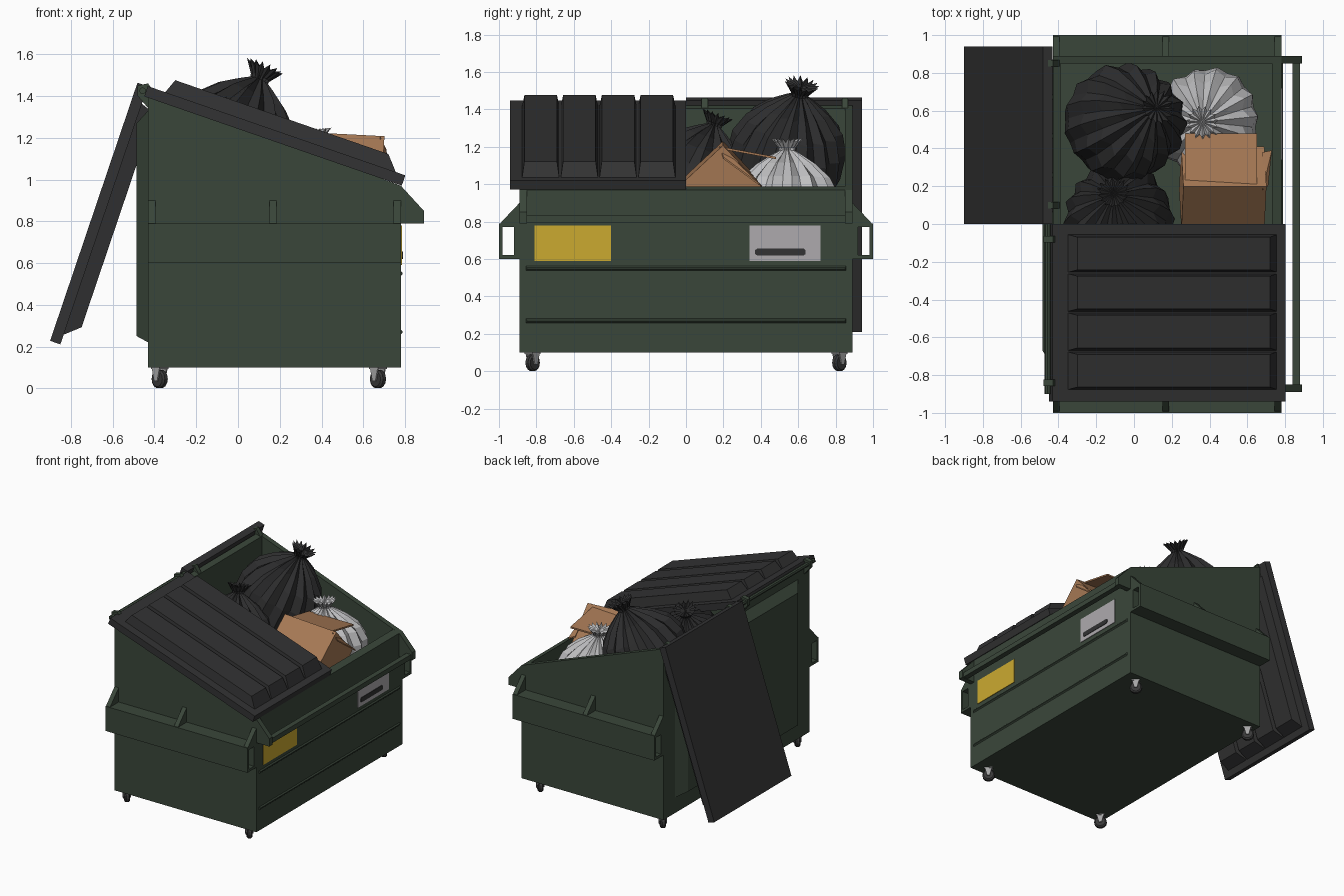
import bpy, bmesh, math
from mathutils import Vector, Matrix

if "Cube" in bpy.data.objects:
    bpy.data.objects.remove(bpy.data.objects["Cube"])


def material(name, r, g, b):
    m = bpy.data.materials.new(name)
    m.diffuse_color = (r, g, b, 1)
    m.use_nodes = True
    m.node_tree.nodes["Principled BSDF"].inputs["Base Color"].default_value = m.diffuse_color
    return m


GREEN = material("dark green paint", .042, .062, .042)
LID = material("lid plastic", .032, .032, .033)
BLACK = material("black bag plastic", .026, .026, .027)
WHITE = material("pale bag plastic", .52, .52, .53)
CARD = material("cardboard", .38, .19, .09)
YELLOW = material("yellow label", .60, .40, .03)
GREY = material("grey label", .42, .40, .42)
STEEL = material("caster steel", .38, .38, .38)
RUBBER = material("wheel rubber", .04, .04, .04)


def finish(name, bm, mat, matrix=None):
    bmesh.ops.recalc_face_normals(bm, faces=bm.faces)
    me = bpy.data.meshes.new(name)
    bm.to_mesh(me)
    bm.free()
    me.materials.append(mat)
    ob = bpy.data.objects.new(name, me)
    bpy.context.collection.objects.link(ob)
    if matrix:
        ob.matrix_world = matrix
    return ob


def hull(name, pts, mat, matrix=None):
    bm = bmesh.new()
    for p in pts:
        bm.verts.new(p)
    bmesh.ops.convex_hull(bm, input=bm.verts)
    bmesh.ops.dissolve_limit(bm, angle_limit=.01, verts=bm.verts, edges=bm.edges)
    return finish(name, bm, mat, matrix)


def box(name, x, y, z, mat, matrix=None):
    return hull(name, [(a, b, c) for a in x for b in y for c in z], mat, matrix)


def prism_y(name, profile, y0, y1, mat):
    return hull(name, [(x, y, z) for x, z in profile for y in (y0, y1)], mat)


# Hollow body: sloped side walls, front, back and floor
side = [(-.43, .10), (.78, .10), (.78, .97), (-.43, 1.42)]
for s in (-1, 1):
    prism_y("side_wall", side, s * .85, s * .89, GREEN)
prism_y("back_wall", [(-.43, .10), (-.39, .10), (-.39, 1.405), (-.43, 1.42)], -.86, .86, GREEN)
prism_y("front_wall", [(.73, .10), (.78, .10), (.78, .97), (.73, .988)], -.86, .86, GREEN)
box("floor", (-.42, .77), (-.88, .88), (.10, .14), GREEN)

# Raised bevelled panel on the back
hull("back_panel", [(-.43, y, z) for y in (-.75, .75) for z in (.22, 1.33)] +
     [(-.485, y, z) for y in (-.67, .67) for z in (.25, 1.27)], GREEN)

# Beads across the front
for z in (.27, .55):
    hull("front_bead", [(.775, y * .86, z + d) for y in (-1, 1) for d in (-.016, .016)] +
         [(.788, y * .85, z + d) for y in (-1, 1) for d in (-.004, .004)], GREEN)

# Labels
box("yellow_plate", (.778, .785), (-.81, -.40), (.59, .78), YELLOW)
box("grey_plate", (.778, .785), (.34, .72), (.59, .78), GREY)
hull("grey_plate_stripe", [(x, .505 + s * (.135 - e), .637 + d) for x in (.78, .789) for s in (-1, 1)
                           for e, d in ((0, -.01), (0, .01), (.01, -.018), (.01, .018))], LID)

# Fork pockets, gussets and front bar brackets on both sides
for s in (-1, 1):
    def ys(a, b):
        return (s * a, s * b)
    box("pocket_top", (-.43, .78), ys(.88, 1), (.77, .79), GREEN)
    box("pocket_bottom", (-.43, .78), ys(.88, 1), (.60, .62), GREEN)
    box("pocket_outer", (-.43, .78), ys(.98, 1), (.60, .79), GREEN)
    box("pocket_inner", (-.43, .78), ys(.88, .92), (.60, .79), GREEN)
    for x in (-.43, .15, .745):
        hull("pocket_gusset", [(x + dx, s * y, z) for dx in (0, .035)
                               for y, z in ((.88, .78), (1, .78), (.985, .80), (.89, .90))], GREEN)
    prism_y("front_bracket", [(.77, .97), (.78, .97), (.89, .85), (.89, .79), (.77, .79)],
            s * .85, s * .89, GREEN)
box("front_bar", (.84, .88), (-.88, .88), (.795, .832), GREEN)

# Hinge rod and lugs at the back
hull("hinge_rod", [(-.457 + .016 * math.cos(k * math.pi / 4), y, 1.425 + .016 * math.sin(k * math.pi / 4))
                   for k in range(8) for y in (-.9, .9)], GREEN)
for y in (-.84, -.08, .10, .85):
    prism_y("hinge_lug", [(-.48, 1.40), (-.48, 1.45), (-.43, 1.46), (-.39, 1.40), (-.42, 1.33)],
            y - .017, y + .017, GREEN)


# Lids: flat slab with four tapered ribs, swung about the hinge
def lid(name, angle, s):
    m = Matrix.Translation((-.432, 0, 1.447)) @ Matrix.Rotation(math.radians(angle), 4, 'Y')
    box(name + "_slab", (0, 1.305), (0, s * .94), (-.052, 0), LID, m)
    for k in range(4):
        y0, y1 = .055 + k * .207, .257 + k * .207
        hull(name + "_rib", [(x, s * y, -.01) for x in (.085, 1.265) for y in (y0, y1)] +
             [(x, s * y, .07) for x in (.115, 1.195) for y in (y0 + .014, y1 - .014)], LID, m)


lid("closed_lid", 19.1, -1)
lid("open_lid", 108.7, 1)


# Tied rubbish bags: pleated lathe leaning from centre to tip
def bag(name, centre, tip, r, mat, n=15):
    c, axis = Vector(centre), Vector(tip) - Vector(centre)
    h = axis.length
    rings = [(.55, -.72 * r, 0), (.88, -.45 * r, .02), (1, -.08 * r, .03), (.97, .25 * h, .05),
             (.80, .48 * h, .08), (.50, .67 * h, .14), (.25, .79 * h, .2), (.13, .85 * h, .15),
             (.14, .88 * h, .15), (.27, .98 * h, .14)]
    bm = bmesh.new()
    loops = []
    for f, z, pleat in rings:
        loop = []
        for k in range(2 * n):
            a = math.pi * k / n
            w = f * r * (1 + pleat * (-1) ** k + .035 * math.sin(3 * a + 9 * z))
            loop.append(bm.verts.new((w * math.cos(a), w * math.sin(a), z + (.012 * (-1) ** k if z > .95 * h else 0))))
        loops.append(loop)
    for lo, hi in zip(loops, loops[1:]):
        for k in range(2 * n):
            j = (k + 1) % (2 * n)
            bm.faces.new((lo[k], lo[j], hi[j], hi[k]))
    for loop, z in ((loops[0], -.78 * r), (loops[-1], .95 * h)):
        mid = bm.verts.new((0, 0, z))
        for k in range(2 * n):
            bm.faces.new((loop[k], loop[(k + 1) % (2 * n)], mid))
    finish(name, bm, mat, Matrix.Translation(c) @ axis.to_track_quat('Z', 'Y').to_matrix().to_4x4())


bag("large_black_bag", (-.06, .53, 1.10), (.13, .62, 1.54), .305, BLACK)
bag("small_black_bag", (-.08, .03, .98), (-.11, .17, 1.37), .28, BLACK)
bag("pale_bag", (.38, .54, .84), (.36, .54, 1.24), .28, WHITE)

# Cardboard box resting on one edge, with open flaps
m = Matrix.Translation((.47, .19, 1.0)) @ Matrix.Rotation(math.radians(3), 4, 'Y') @ \
    Matrix.Rotation(math.radians(43), 4, 'X')
box("cardboard_box", (-.22, .22), (-.155, .155), (-.155, .155), CARD, m)
hull("box_flap", [(x, y, z + d) for x in (.27, .65) for y, z in ((.21, 1.19), (.48, 1.14))
                  for d in (-.006, .006)], CARD)
hull("box_end_flap", [(x, y, z + d) for x, y, z in ((.68, .18, 1.20), (.68, .38, 1.02), (.73, .39, 1.0), (.71, .20, 1.14))
                      for d in (-.005, .005)], CARD)

# Swivelled casters
for x in (-.375, .67):
    for y in (-.82, .82):
        m = Matrix.Translation((x, y, .045)) @ Matrix.Rotation(math.radians(45), 4, 'Z')
        hull("caster_wheel", [(o, r * math.cos(k * math.pi / 7), r * math.sin(k * math.pi / 7)) for k in range(14)
                              for o, r in ((-.018, .036), (-.01, .045), (.01, .045), (.018, .036))][:], RUBBER, m)
        for o in (-.024, .024):
            hull("caster_fork", [(o + d, b, z) for d in (-.004, .004)
                                 for b, z in ((-.01, -.01), (.01, -.01), (-.028, .06), (.028, .06))], STEEL, m)
        box("caster_plate", (-.03, .03), (-.03, .03), (.047, .06), STEEL, m)
